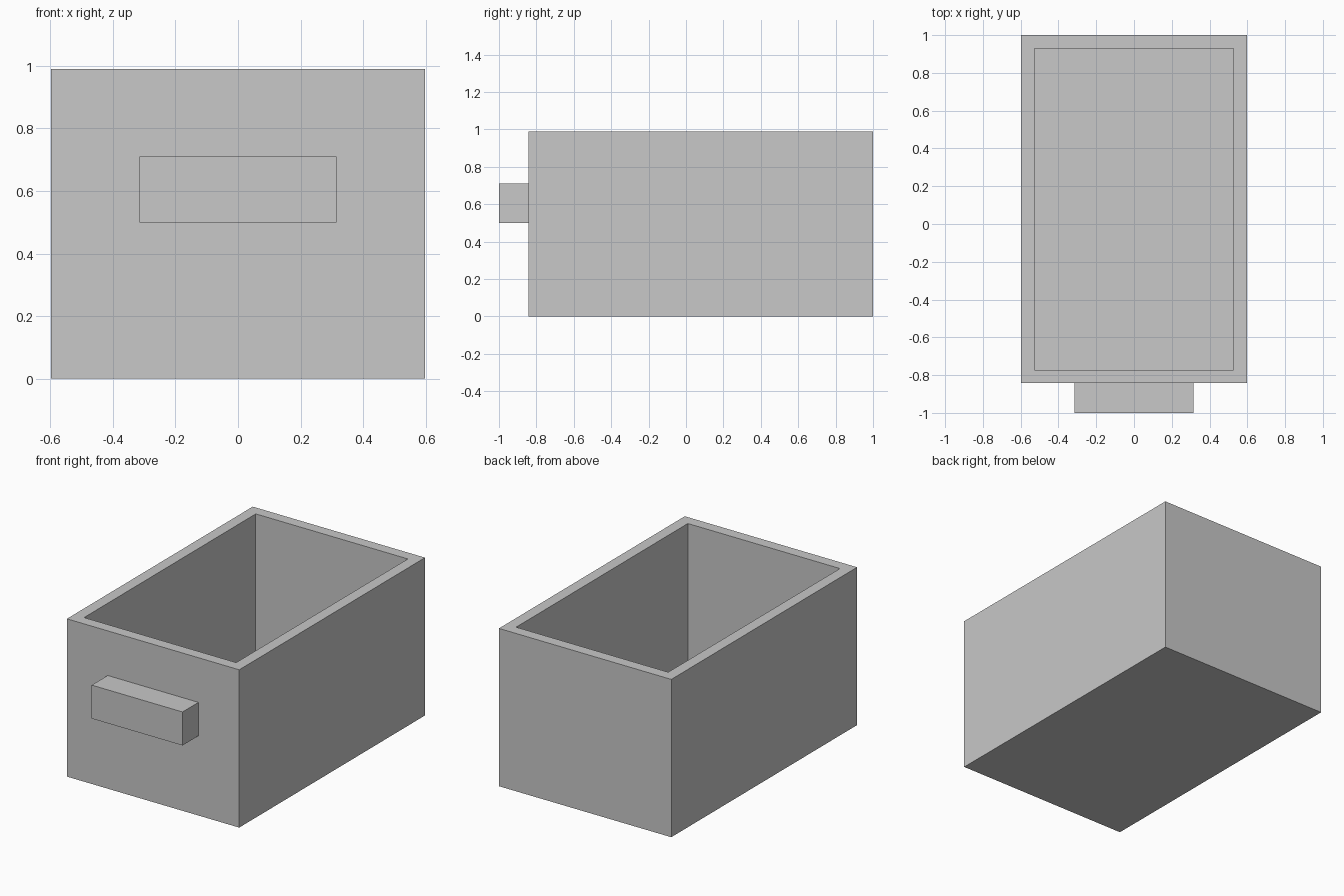
import bpy, bmesh
from mathutils import Vector

cube = bpy.data.objects.get("Cube")
if cube:
    bpy.data.objects.remove(cube)

grey = bpy.data.materials.new("plain_grey")
grey.use_nodes = True
colour = (0.58, 0.58, 0.58, 1)
grey.diffuse_color = colour
grey.node_tree.nodes["Principled BSDF"].inputs["Base Color"].default_value = colour


def box(name, low, high, wall=0):
    """Box between two corners; a wall thickness hollows it from the top."""
    low, high = Vector(low), Vector(high)
    bm = bmesh.new()
    bmesh.ops.create_cube(bm, size=1)
    bmesh.ops.scale(bm, vec=high - low, verts=bm.verts)
    bmesh.ops.translate(bm, vec=(low + high) / 2, verts=bm.verts)
    if wall:
        top = max(bm.faces, key=lambda f: f.calc_center_median().z)
        bmesh.ops.inset_region(bm, faces=[top], thickness=wall, use_even_offset=True)
        pit = bmesh.ops.extrude_discrete_faces(bm, faces=[top])
        for v in pit["faces"][0].verts:
            v.co.z = low.z + wall
    bmesh.ops.recalc_face_normals(bm, faces=bm.faces)
    mesh = bpy.data.meshes.new(name)
    bm.to_mesh(mesh)
    bm.free()
    mesh.materials.append(grey)
    obj = bpy.data.objects.new(name, mesh)
    bpy.context.collection.objects.link(obj)


# Open-topped drawer box
box("drawer_box", (-0.598, -0.842, 0), (0.598, 1, 0.99), wall=0.07)

# Block handle on the front
box("handle", (-0.315, -1, 0.5), (0.315, -0.842, 0.71))
